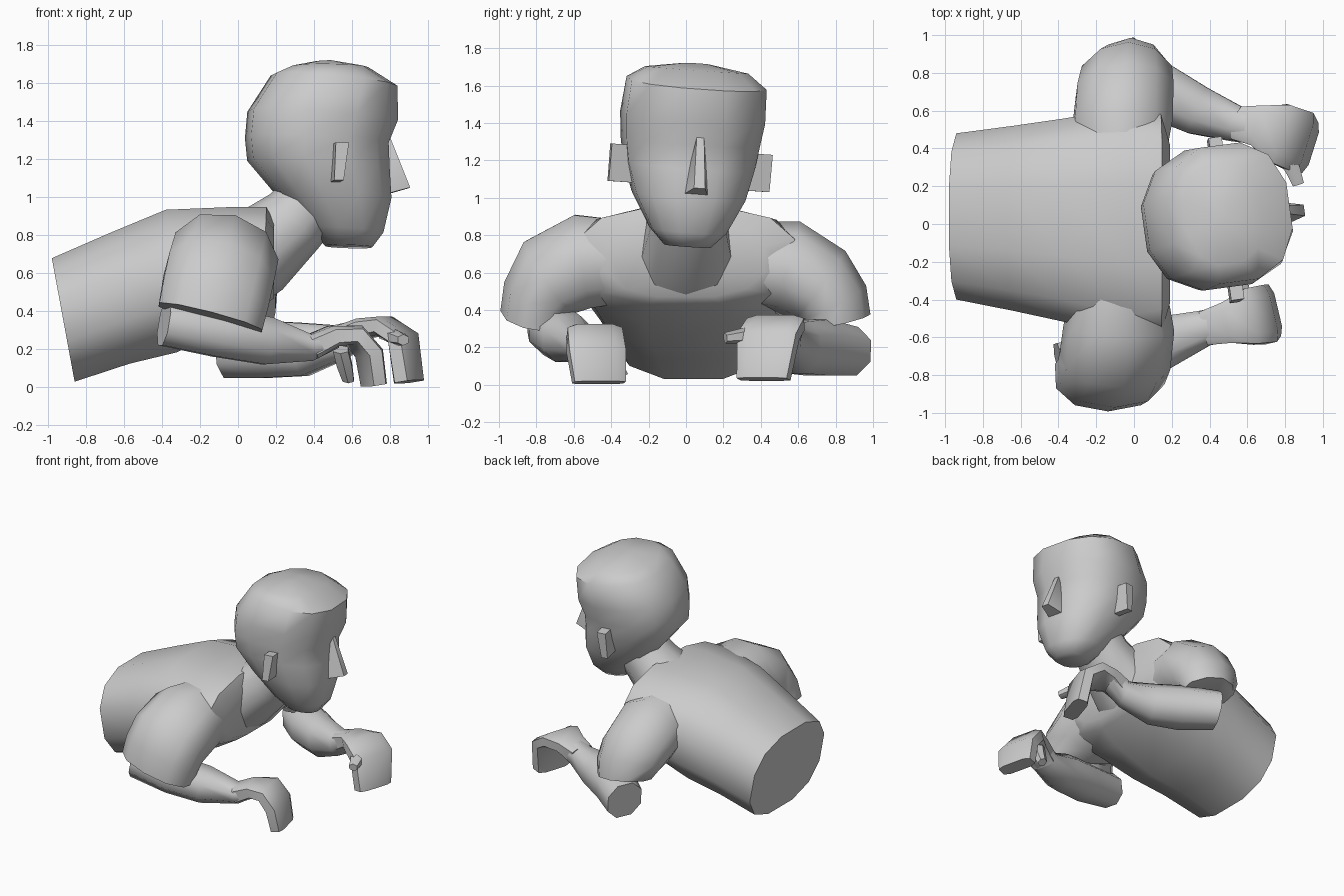
import bpy, bmesh, math
from mathutils import Vector as V, Matrix


def finish(name, bm, angle=55):
    bmesh.ops.recalc_face_normals(bm, faces=bm.faces)
    me = bpy.data.meshes.new(name)
    bm.to_mesh(me)
    bm.free()
    ob = bpy.data.objects.new(name, me)
    bpy.context.collection.objects.link(ob)
    bpy.ops.object.select_all(action='DESELECT')
    ob.select_set(True)
    bpy.context.view_layer.objects.active = ob
    bpy.ops.object.shade_smooth_by_angle(angle=math.radians(angle))
    return ob


# Skin closed superellipse rings given as (centre, side half-axis, up half-axis)
def loft(name, rings, n=12, power=2.4, mat=None, angle=55):
    bm = bmesh.new()
    unit = []
    for i in range(n):
        a = 2 * math.pi * (i + 0.5) / n
        c, s = math.cos(a), math.sin(a)
        unit.append((math.copysign(abs(c) ** (2 / power), c),
                     math.copysign(abs(s) ** (2 / power), s)))
    mx, my = max(p[0] for p in unit), max(p[1] for p in unit)
    loops = [[bm.verts.new(V(c) + V(s) * (p / mx) + V(u) * (q / my)) for p, q in unit]
             for c, s, u in rings]
    for a, b in zip(loops, loops[1:]):
        for i in range(n):
            j = (i + 1) % n
            bm.faces.new((a[i], a[j], b[j], b[i]))
    bm.faces.new(loops[0])
    bm.faces.new(loops[-1])
    if mat:
        bm.transform(mat)
    return finish(name, bm, angle)


# Limb along a path of (x, y, z, half width, half depth), with a width direction
def limb(name, path, side, n=8, power=2.2):
    pts = [V(p[:3]) for p in path]
    s = V(side).normalized()
    rings = []
    for i, p in enumerate(path):
        t = pts[min(i + 1, len(pts) - 1)] - pts[max(i - 1, 0)]
        u = t.cross(s).normalized()
        rings.append((pts[i], s * p[3], u * p[4]))
    return loft(name, rings, n, power)


# Torso: waist to upper chest, (x, y, z, half width, half height, lean)
torso = [(-.92, .04, .355, .44, .325, -.06), (-.62, .03, .47, .49, .345, -.05),
         (-.35, .02, .56, .54, .375, -.03), (-.02, .0, .645, .62, .305, 0),
         (.14, .0, .69, .58, .26, .01), (.19, .0, .67, .42, .20, 0)]
loft("torso", [((x, y, z), (0, w, 0), (l, 0, h)) for x, y, z, w, h, l in torso], 12, 2.5)

# Shoulders with short sleeves
limb("right_sleeve", [(-.07, -.28, .66, .22, .22), (-.08, -.55, .66, .28, .26),
                      (-.10, -.72, .58, .285, .24), (-.12, -.785, .48, .285, .20),
                      (-.145, -.805, .365, .28, .19)], (.95, 0, -.25), 10)
limb("left_sleeve", [(-.07, .28, .65, .22, .22), (-.06, .54, .63, .26, .255),
                     (-.05, .71, .53, .255, .235), (-.04, .785, .44, .24, .20),
                     (-.02, .805, .34, .20, .185)], (.98, 0, -.1), 10, 1.9)

# Bare arms, from elbow to wrist
limb("right_arm", [(-.39, -.74, .34, .11, .12), (-.1, -.70, .29, .14, .13),
                   (.15, -.63, .245, .14, .125), (.38, -.55, .21, .095, .07),
                   (.5, -.52, .26, .10, .055)], (-.25, .97, 0))
limb("left_arm", [(-.06, .86, .18, .14, .13), (.14, .70, .20, .15, .15),
                  (.34, .60, .20, .13, .14), (.54, .53, .24, .095, .09),
                  (.66, .52, .30, .10, .06)], (.4, .9, 0))

# Hands bent down over the fingers, with thumbs
limb("right_hand", [(.38, -.55, .21, .09, .065), (.5, -.52, .27, .11, .055),
                    (.61, -.49, .275, .15, .055), (.69, -.48, .18, .155, .055),
                    (.715, -.465, .012, .14, .05)], (-.23, .97, 0), 8, 4)
limb("left_hand", [(.56, .53, .26, .09, .07), (.66, .52, .31, .11, .055),
                   (.77, .48, .325, .16, .05), (.87, .44, .26, .165, .055),
                   (.90, .415, .03, .14, .055)], (.3, .95, 0), 8, 4)
limb("right_thumb", [(.54, -.43, .2, .04, .05), (.56, -.39, .12, .04, .045),
                     (.58, -.34, .04, .03, .035)], (1, 0, 0), 6)
limb("left_thumb", [(.79, .38, .28, .05, .04), (.84, .29, .26, .04, .04),
                    (.87, .21, .25, .03, .03)], (.95, .3, 0), 6)

# Neck leaning forward
limb("neck", [(-.06, 0, .60, .30, .24), (.09, 0, .70, .25, .235),
              (.30, .01, .88, .20, .19), (.43, .03, 1.03, .19, .17)], (0, 1, 0), 10)

# Head, turned and tilted a little: (back x, back z, front x, front z, half width)
pivot = V((.45, .022, 1.23))
turn = (Matrix.Translation(pivot) @ Matrix.Rotation(math.radians(8), 4, 'Z')
        @ Matrix.Rotation(math.radians(-4), 4, 'X'))
profile = [(.46, .745, .70, .735, .12), (.37, .84, .755, .81, .20),
           (.20, 1.03, .795, .99, .295), (.06, 1.20, .785, 1.15, .34),
           (.05, 1.32, .78, 1.28, .36), (.065, 1.46, .83, 1.40, .375),
           (.19, 1.65, .83, 1.58, .365), (.28, 1.69, .68, 1.68, .27),
           (.40, 1.715, .50, 1.72, .07)]
rings = []
for xb, zb, xf, zf, w in profile:
    mid = V(((xb + xf) / 2, pivot.y, (zb + zf) / 2)) - pivot
    rings.append((mid, ((xf - xb) / 2, 0, (zf - zb) / 2), (0, w, 0)))
loft("head", rings, 12, 2.4, turn)

# Nose wedge
bm = bmesh.new()
nose = [(.35, -.02, .09), (.35, .02, .09), (.455, -.03, -.18), (.455, .03, -.18),
        (.31, -.07, -.22), (.31, .07, -.22), (.3, 0, .12)]
for p in nose:
    bm.verts.new(p)
bmesh.ops.convex_hull(bm, input=bm.verts)
bm.transform(turn)
finish("nose", bm)

# Ears
for side, label in ((-1, "right_ear"), (1, "left_ear")):
    bm = bmesh.new()
    bmesh.ops.create_cube(bm, size=1)
    for v in bm.verts:
        low = v.co.z < 0
        v.co = V((v.co.x * (.05 if low else .07) + .03 + v.co.z * .02,
                  side * (.37 + v.co.y * .13), v.co.z * .2 - .07))
    bm.transform(turn)
    finish(label, bm)
